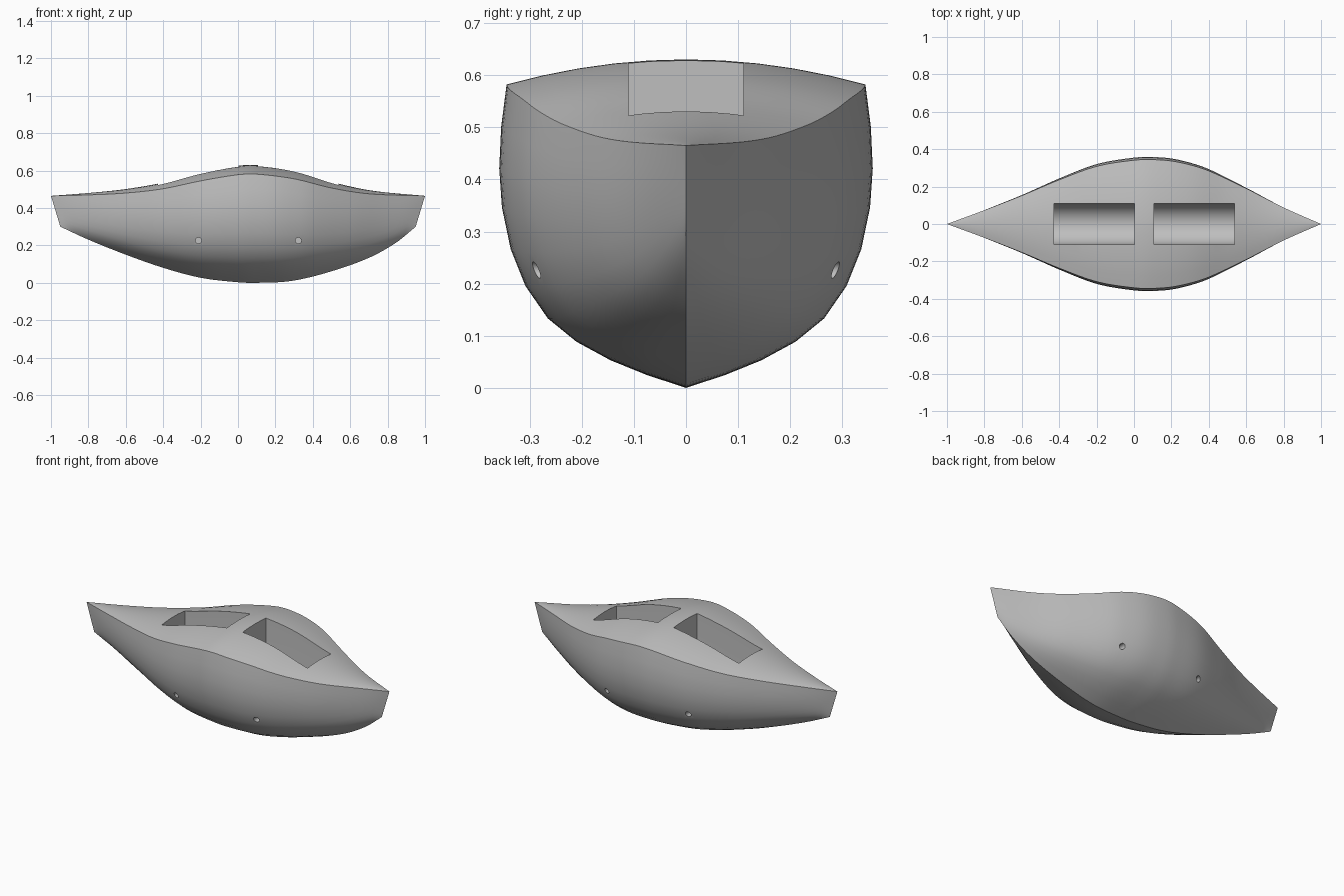
import bpy, bmesh, math
from mathutils import Matrix

cube = bpy.data.objects.get("Cube")
if cube:
    bpy.data.objects.remove(cube, do_unlink=True)

grey = bpy.data.materials.new("hull grey")
grey.use_nodes = True
colour = (0.52, 0.52, 0.52, 1)
grey.diffuse_color = colour
grey.node_tree.nodes["Principled BSDF"].inputs["Base Color"].default_value = colour

# Lines of the boat: value against station, from stern to bow
KEEL = [(-1, .30), (-.84, .23), (-.63, .15), (-.42, .08), (-.21, .027), (0, .003),
        (.1, 0), (.3, .01), (.52, .06), (.74, .135), (.89, .215), (1, .30)]
SHEER = [(-1, .465), (-.8, .47), (-.6, .48), (-.4, .503), (-.2, .545), (0, .578),
         (.1, .581), (.3, .556), (.5, .507), (.7, .476), (1, .465)]
BEAM = [(-1, 0), (-.8, .074), (-.6, .152), (-.4, .236), (-.2, .308), (0, .341),
        (.1, .344), (.2, .337), (.3, .316), (.4, .284), (.6, .19), (.8, .088), (1, 0)]
# Hull section: height share and width share
SECTION = [(0, 0), (.043, .22), (.091, .42), (.152, .61), (.229, .77), (.336, .895),
           (.457, .977), (.595, 1.026), (.724, 1.041), (.862, 1.03), (1, 1)]
STATIONS, DECK = 64, 10


def curve(pts, x):
    """Smooth cubic through the points."""
    def slope(i):
        a, b = pts[max(i - 1, 0)], pts[min(i + 1, len(pts) - 1)]
        return (b[1] - a[1]) / (b[0] - a[0])
    i = next((k for k in range(len(pts) - 1) if x <= pts[k + 1][0]), len(pts) - 2)
    (x0, y0), (x1, y1) = pts[i], pts[i + 1]
    h = x1 - x0
    t = (x - x0) / h
    return (y0 * (1 + 2 * t) * (1 - t) ** 2 + y1 * t * t * (3 - 2 * t)
            + h * slope(i) * t * (1 - t) ** 2 - h * slope(i + 1) * t * t * (1 - t))


def ring(u):
    """One closed cross-section: port side, deck, starboard side."""
    keel, sheer, beam = curve(KEEL, u), curve(SHEER, u), curve(BEAM, u)
    side = [(u * (.95 + .05 * t), beam * s, keel + t * (sheer - keel)) for t, s in SECTION]
    deck = []
    for j in range(1, DECK):
        v = 1 - 2 * j / DECK
        deck.append((u, beam * v, sheer + .14 * beam * (1 - v * v)))
    other = [(x, -y, z) for x, y, z in reversed(side[1:])]
    return side + deck + other


def make_object(name, bm):
    bmesh.ops.recalc_face_normals(bm, faces=bm.faces)
    mesh = bpy.data.meshes.new(name)
    bm.to_mesh(mesh)
    bm.free()
    mesh.materials.append(grey)
    ob = bpy.data.objects.new(name, mesh)
    bpy.context.collection.objects.link(ob)
    return ob


# Hull and cambered deck, lofted through the stations
bm = bmesh.new()
rings = [[bm.verts.new(p) for p in ring(-1 + 2 * i / STATIONS)] for i in range(STATIONS + 1)]
for a, b in zip(rings, rings[1:]):
    for k in range(len(a)):
        n = (k + 1) % len(a)
        bm.faces.new((a[k], a[n], b[n], b[k]))
bmesh.ops.remove_doubles(bm, verts=bm.verts, dist=1e-5)
hull = make_object("hull", bm)


def trough_cutter(x0, x1):
    """Straight walls above a half-round floor."""
    bm = bmesh.new()
    r, axis = .11, .25
    prof = [(r, .8)] + [(r * math.cos(a), axis - r * math.sin(a))
                        for a in (math.pi * i / 20 for i in range(21))] + [(-r, .8)]
    face = bm.faces.new([bm.verts.new((x0, y, z)) for y, z in prof])
    out = bmesh.ops.extrude_face_region(bm, geom=[face])
    moved = [v for v in out["geom"] if isinstance(v, bmesh.types.BMVert)]
    bmesh.ops.translate(bm, verts=moved, vec=(x1 - x0, 0, 0))
    return make_object("cockpit_cutter", bm)


def socket_cutter(x, side):
    """Round blind hole drilled square into the side."""
    bm = bmesh.new()
    place = Matrix.Translation((x, side * .27, .226)) @ Matrix.Rotation(math.pi / 2, 4, "X")
    bmesh.ops.create_cone(bm, cap_ends=True, segments=20, radius1=.016, radius2=.016,
                          depth=.2, matrix=place)
    return make_object("socket_cutter", bm)


def cut(cutter):
    cutter.hide_render = True
    mod = hull.modifiers.new("cut", "BOOLEAN")
    mod.operation, mod.solver, mod.object = "DIFFERENCE", "EXACT", cutter
    bpy.ops.object.modifier_apply(modifier=mod.name)
    bpy.data.objects.remove(cutter, do_unlink=True)


# Two cockpits, each with a socket in both sides of the hull
bpy.context.view_layer.objects.active = hull
hull.select_set(True)
for x0, x1 in ((-.427, .004), (.108, .537)):
    cut(trough_cutter(x0, x1))
    for side in (-1, 1):
        cut(socket_cutter((x0 + x1) / 2, side))

bpy.ops.object.shade_smooth_by_angle(angle=math.radians(30))
